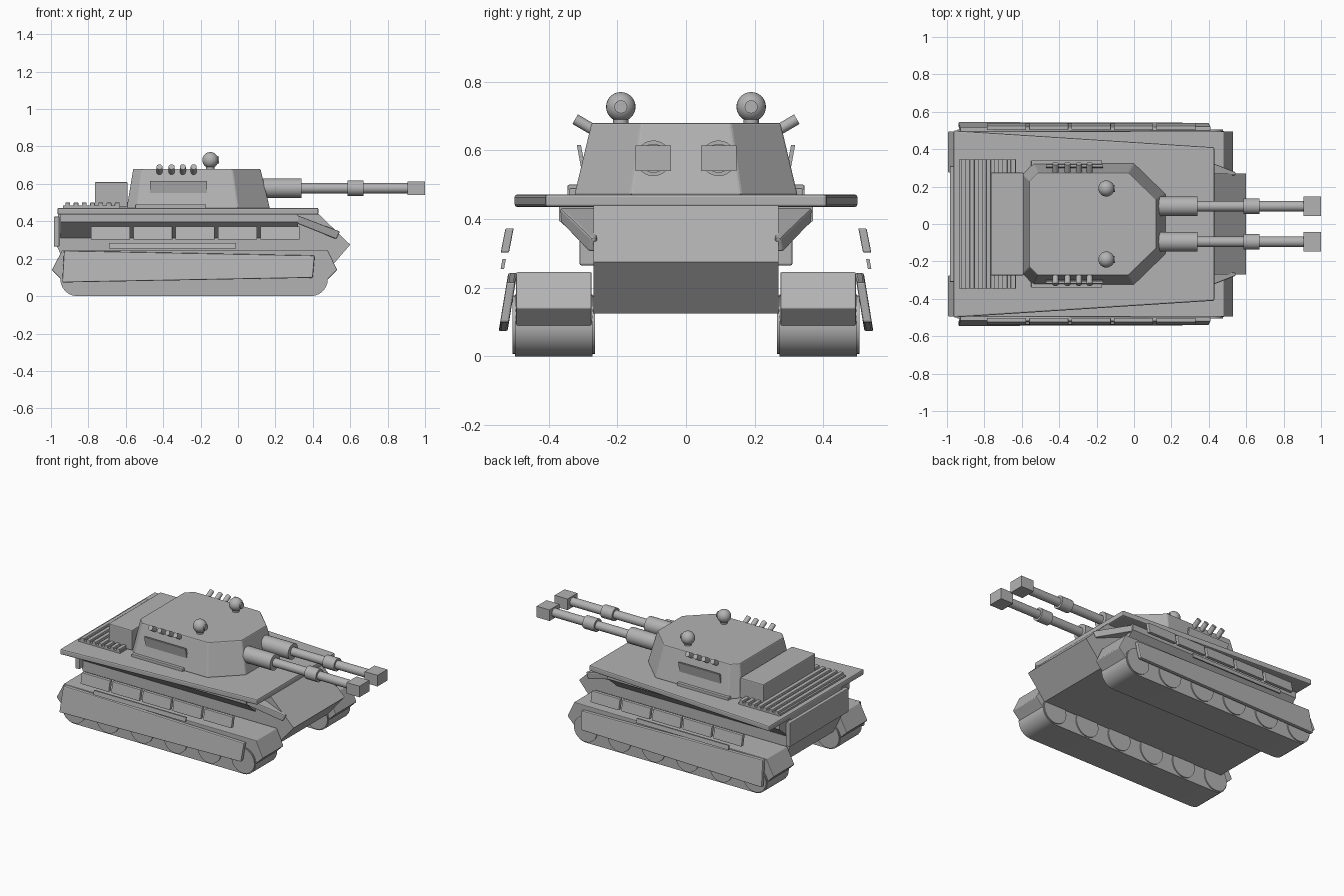
import bpy, bmesh, math
from mathutils import Vector

if "Cube" in bpy.data.objects:
    bpy.data.objects.remove(bpy.data.objects["Cube"])

grey = bpy.data.materials.new("plain grey")
grey.diffuse_color = (0.45, 0.45, 0.45, 1)
grey.use_nodes = True
grey.node_tree.nodes["Principled BSDF"].inputs["Base Color"].default_value = grey.diffuse_color


def finish(bm, name, bevel=0, smooth=False):
    bmesh.ops.recalc_face_normals(bm, faces=bm.faces)
    me = bpy.data.meshes.new(name)
    bm.to_mesh(me)
    bm.free()
    me.materials.append(grey)
    ob = bpy.data.objects.new(name, me)
    bpy.context.collection.objects.link(ob)
    if bevel:
        mod = ob.modifiers.new("soft edges", 'BEVEL')
        mod.width, mod.segments = bevel, 2
    if smooth:
        bpy.ops.object.select_all(action='DESELECT')
        ob.select_set(True)
        bpy.context.view_layer.objects.active = ob
        bpy.ops.object.shade_smooth_by_angle(angle=math.radians(40))
    return ob


def loft(name, a, b, bevel=0, smooth=False):
    """Solid between two matching 3D outlines."""
    bm = bmesh.new()
    va, vb = [bm.verts.new(p) for p in a], [bm.verts.new(p) for p in b]
    bm.faces.new(va)
    bm.faces.new(vb)
    for i in range(len(va)):
        j = (i + 1) % len(va)
        bm.faces.new((va[i], va[j], vb[j], vb[i]))
    return finish(bm, name, bevel, smooth)


def side_prism(name, xz, y0, y1, bevel=0, smooth=False):
    return loft(name, [(x, y0, z) for x, z in xz], [(x, y1, z) for x, z in xz], bevel, smooth)


def box(name, x0, x1, y0, y1, z0, z1, bevel=0):
    return side_prism(name, [(x0, z0), (x1, z0), (x1, z1), (x0, z1)], y0, y1, bevel)


def tilted_plate(name, quad, y_low, y_high, thick, s, bevel=0.004):
    """Side plate: outline in x/z, leaning between its lower and upper y."""
    zs = [z for _, z in quad]
    lo, hi = min(zs), max(zs)

    def at(z):
        return y_low + (y_high - y_low) * (z - lo) / (hi - lo)
    loft(name, [(x, s * at(z), z) for x, z in quad],
         [(x, s * (at(z) - thick), z) for x, z in quad], bevel)


def rod(name, p, q, r, n=24, r2=None):
    p, q = Vector(p), Vector(q)
    bm = bmesh.new()
    bmesh.ops.create_cone(bm, cap_ends=True, segments=n, radius1=r,
                          radius2=r if r2 is None else r2, depth=(q - p).length)
    rot = (q - p).to_track_quat('Z', 'Y')
    for v in bm.verts:
        v.co = rot @ v.co + (p + q) / 2
    return finish(bm, name, 0, True)


def ball(name, c, r):
    bm = bmesh.new()
    bmesh.ops.create_uvsphere(bm, u_segments=24, v_segments=14, radius=r)
    bmesh.ops.translate(bm, verts=bm.verts, vec=c)
    return finish(bm, name, 0, True)


# Hull with pointed nose, and rear plate
side_prism("hull", [(-0.96, 0.44), (0.43, 0.44), (0.6, 0.275), (0.47, 0.125),
                    (-0.9, 0.125), (-0.985, 0.30)], -0.27, 0.27)
box("rear_plate", -0.985, -0.955, -0.31, 0.31, 0.265, 0.425, 0.005)

# Sponsons widening the hull under the deck
section = [(-0.37, 0.44), (-0.37, 0.395), (-0.27, 0.31), (0.27, 0.31), (0.37, 0.395), (0.37, 0.44)]
loft("sponsons", [(-0.95, y, z) for y, z in section], [(0.32, y, z) for y, z in section])

# Tapered deck
outline = [(-0.965, -0.5), (0.43, -0.41), (0.43, 0.41), (-0.965, 0.5)]
loft("deck", [(x, y, 0.435) for x, y in outline],
     [(x, y, 0.472) for x, y in outline], 0.008)

# Engine grille and turret stowage box
box("grille_base", -0.935, -0.63, -0.345, 0.345, 0.47, 0.484)
for i in range(7):
    x = -0.91 + i * 0.044
    box("grille_slat", x - 0.013, x + 0.013, -0.345, 0.345, 0.48, 0.5, 0.004)
box("stowage_box", -0.765, -0.59, -0.275, 0.275, 0.475, 0.61, 0.006)

# Turret
low = [(-0.595, 0.265), (-0.54, 0.325), (0.0, 0.325), (0.17, 0.16)]
high = [(-0.56, 0.23), (-0.515, 0.275), (-0.03, 0.275), (0.12, 0.13)]


def mirrored(pts, z):
    return [(x, y, z) for x, y in pts] + [(x, -y, z) for x, y in reversed(pts)]


loft("turret", mirrored(low, 0.47), mirrored(high, 0.68), 0.006)

for s in (-1, 1):
    # Gun
    y, z = s * 0.095, 0.577
    rod("gun_sleeve", (0.08, y, z), (0.34, y, z), 0.052)
    rod("gun_barrel", (0.3, y, z), (0.92, y, z), 0.028)
    rod("gun_collar", (0.585, y, z), (0.67, y, z), 0.042)
    box("muzzle", 0.905, 1.0, y - 0.052, y + 0.052, z - 0.037, z + 0.037)

    # Ball sight on a short pedestal, with lens at the front
    rod("sight_pedestal", (-0.148, s * 0.19, 0.67), (-0.148, s * 0.19, 0.70), 0.022)
    ball("sight_ball", (-0.148, s * 0.19, 0.727), 0.043)
    rod("sight_lens", (-0.13, s * 0.19, 0.727), (-0.102, s * 0.19, 0.727), 0.019)

    # Smoke launchers and turret side flap
    for x in (-0.42, -0.355, -0.295, -0.237):
        rod("smoke_launcher", (x, s * 0.265, 0.657), (x, s * 0.323, 0.691), 0.016, 16)
    tilted_plate("turret_flap", [(-0.47, 0.545), (-0.165, 0.545), (-0.165, 0.615), (-0.47, 0.615)],
                 0.305, 0.318, 0.012, s, 0)
    box("turret_rail", -0.55, -0.17, s * 0.31, s * 0.34, 0.465, 0.49, 0.004)

    # Bracing bar beside the nose
    bar = [(0.31, 0.435), (0.545, 0.345), (0.525, 0.305), (0.30, 0.395)]
    loft("nose_bar", [(x, s * (0.37 - max(0, x - 0.31) * 0.4), z) for x, z in bar],
         [(x, s * 0.26, z) for x, z in bar], 0.006)

    # Track: housing, belt and wheels
    side_prism("track_housing", [(-0.94, 0.245), (0.48, 0.245), (0.53, 0.14), (0.475, 0.085),
                                 (-0.94, 0.085), (-0.995, 0.14)], s * 0.275, s * 0.495, 0.004)
    belt = []
    for cx, start in ((0.39, -90), (-0.86, 90)):
        for k in range(13):
            t = math.radians(start + k * 15)
            belt.append((cx + 0.09 * math.cos(t), 0.09 + 0.09 * math.sin(t)))
    side_prism("track_belt", belt, s * 0.272, s * 0.498, 0, True)
    for k in range(6):
        x = -0.86 + k * 0.25
        rod("road_wheel", (x, s * 0.265, 0.092), (x, s * 0.505, 0.092), 0.085, 32)

    # Leaning skirt, row of armour panels and thin strip
    tilted_plate("skirt", [(-0.94, 0.073), (0.4, 0.098), (0.41, 0.217), (-0.93, 0.243)],
                 0.546, 0.518, 0.026, s, 0.006)
    for k in range(5):
        x = -0.787 + k * 0.2265
        tilted_plate("side_panel", [(x, 0.302), (x + 0.21, 0.302), (x + 0.21, 0.373), (x, 0.373)],
                     0.54, 0.526, 0.024, s)
    tilted_plate("side_strip", [(-0.69, 0.255), (-0.01, 0.255), (-0.01, 0.283), (-0.69, 0.283)],
                 0.54, 0.535, 0.01, s, 0)
